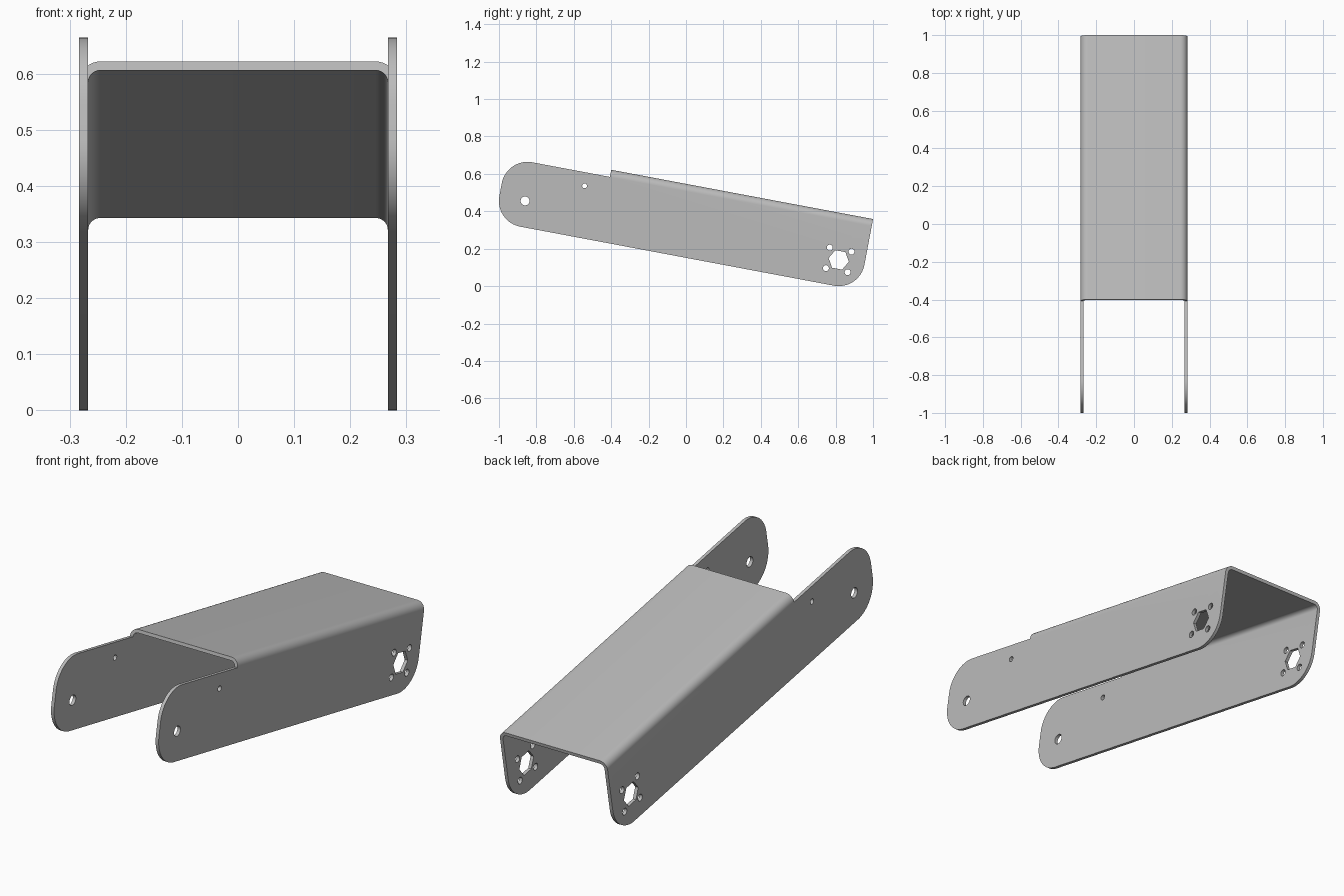
import bpy
import bmesh
from math import sin, cos, pi, radians
from mathutils import Vector

cube = bpy.data.objects.get("Cube")
if cube:
    bpy.data.objects.remove(cube, do_unlink=True)

TILT = radians(10.65)
HALF_W, SHEET, BEND = 0.283, 0.016, 0.038   # channel half width, sheet thickness, outer bend radius
TOP, EAR_TOP, BOTTOM = 0.5386, 0.50, 0.15   # heights before tilting
FRONT, STEP, BACK = -1.07, -0.508, 0.9163   # positions along the length
R = 0.14                                    # plate corner radius


def arc(cx, cy, r, a0, a1, n):
    """Points on an arc, angles in degrees."""
    return [(cx + r * cos(radians(a0 + (a1 - a0) * i / n)),
             cy + r * sin(radians(a0 + (a1 - a0) * i / n))) for i in range(n + 1)]


def ring(cx, cy, r, n):
    return arc(cx, cy, r, 0, 360, n)[:-1]


def prism(name, points, place, lo, hi):
    """Extrude a closed outline; place(p, q, t) gives the 3D position."""
    bm = bmesh.new()
    a = [bm.verts.new(place(p, q, lo)) for p, q in points]
    b = [bm.verts.new(place(p, q, hi)) for p, q in points]
    n = len(points)
    bm.faces.new(a)
    bm.faces.new(b)
    for i in range(n):
        j = (i + 1) % n
        bm.faces.new((a[i], a[j], b[j], b[i]))
    bmesh.ops.recalc_face_normals(bm, faces=bm.faces)
    mesh = bpy.data.meshes.new(name)
    bm.to_mesh(mesh)
    bm.free()
    ob = bpy.data.objects.new(name, mesh)
    bpy.context.collection.objects.link(ob)
    return ob


def boolean(ob, cutter, operation):
    """Apply a boolean and discard its cutter."""
    cutter.hide_render = True
    mod = ob.modifiers.new("cut", 'BOOLEAN')
    mod.operation, mod.object, mod.solver = operation, cutter, 'EXACT'
    bpy.context.view_layer.objects.active = ob
    bpy.ops.object.modifier_apply(modifier=mod.name)
    bpy.data.objects.remove(cutter, do_unlink=True)


def along_length(p, q, t):
    return Vector((p, t, q))


def across(p, q, t):
    return Vector((t, p, q))


# Folded sheet: U section swept along the length
cx, cz = HALF_W - BEND, TOP - BEND
outer = arc(cx, cz, BEND, 0, 90, 10)
inner = arc(cx, cz, BEND - SHEET, 90, 0, 10)
outer = [(HALF_W, 0)] + outer
inner = inner + [(HALF_W - SHEET, 0)]
section = (outer + [(-x, z) for x, z in reversed(outer)]
           + [(-x, z) for x, z in reversed(inner)] + inner)
bracket = prism("channel_bracket", section, along_length, -1.3, 1.2)

# Side outline: rounded ears at the front, step up to the bridge, rounded back foot
outline = ([(BACK, 0.7), (STEP, 0.7), (STEP, EAR_TOP)]
           + arc(FRONT + R, EAR_TOP - R, R, 90, 180, 16)
           + arc(FRONT + R, BOTTOM + R, R, 180, 270, 16)
           + arc(BACK - R, BOTTOM + R, R, 270, 360, 16))
boolean(bracket, prism("outline_cutter", outline, across, -0.5, 0.5), 'INTERSECT')

# Holes through both side plates: pivot, small pin, hexagon with four screws
hub_y, hub_z = BACK - R, BOTTOM + R
holes = [(FRONT + R, BOTTOM + R, 0.024, 24), (-0.632, 0.428, 0.013, 16),
         (hub_y, hub_z, 0.055, 6)]
holes += [(hub_y + 0.059 * i, hub_z + 0.056 * j, 0.016, 16)
          for i in (-1, 1) for j in (-1, 1)]
for y, z, r, n in holes:
    boolean(bracket, prism("hole_cutter", ring(y, z, r, n), across, -0.5, 0.5), 'DIFFERENCE')

# Grey metal
metal = bpy.data.materials.new("grey_metal")
metal.use_nodes = True
grey = (0.5, 0.5, 0.5, 1)
metal.diffuse_color = grey
metal.node_tree.nodes["Principled BSDF"].inputs["Base Color"].default_value = grey
bracket.data.materials.clear()
bracket.data.materials.append(metal)
for face in bracket.data.polygons:
    face.material_index = 0

# Tilt so the front ears sit high and the back foot rests on the ground
bracket.rotation_euler.x = -TILT
bracket.location.z = -0.0015
bpy.ops.object.select_all(action='DESELECT')
bracket.select_set(True)
bpy.context.view_layer.objects.active = bracket
bpy.ops.object.transform_apply(location=True, rotation=True, scale=True)
bpy.ops.object.shade_smooth_by_angle(angle=radians(30))
